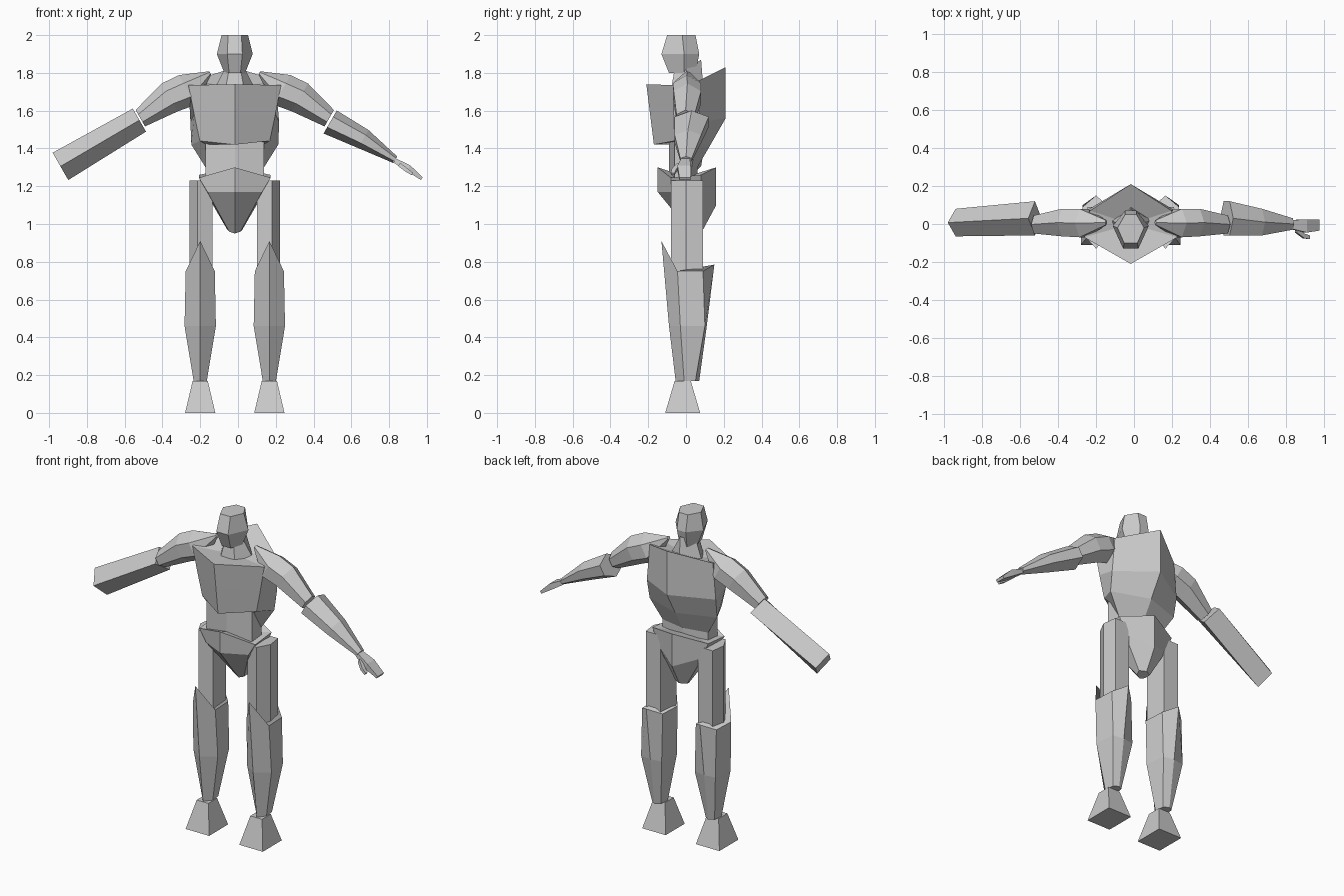
import bpy
import bmesh
from mathutils import Vector

cube = bpy.data.objects.get("Cube")
if cube:
    bpy.data.objects.remove(cube, do_unlink=True)

MID = -0.017  # centre line of the body

grey = bpy.data.materials.new("plain grey")
grey.use_nodes = True
colour = (0.6, 0.6, 0.6, 1)
grey.diffuse_color = colour
grey.node_tree.nodes["Principled BSDF"].inputs["Base Color"].default_value = colour


def loft(name, rings, side=1, offset=0.0, dip=None):
    """Skin equal rings of points; side=-1 mirrors, dip sinks the last cap to a centre point."""
    bm = bmesh.new()
    loops = [[bm.verts.new((MID + side * (x + offset), y, z)) for x, y, z in ring] for ring in rings]
    count = len(loops[0])
    for low, high in zip(loops, loops[1:]):
        for i in range(count):
            j = (i + 1) % count
            bm.faces.new((low[i], low[j], high[j], high[i]))
    bm.faces.new(loops[0][::-1])
    if dip:
        centre = bm.verts.new((MID, 0, dip))
        for i in range(count):
            bm.faces.new((loops[-1][i], loops[-1][(i + 1) % count], centre))
    else:
        bm.faces.new(loops[-1])
    bmesh.ops.recalc_face_normals(bm, faces=bm.faces)
    mesh = bpy.data.meshes.new(name)
    bm.to_mesh(mesh)
    bm.free()
    mesh.materials.append(grey)
    obj = bpy.data.objects.new(name, mesh)
    bpy.context.collection.objects.link(obj)
    return obj


def whole(half):
    """Complete a half ring, given from front to back, by reflecting it in x."""
    return half + [(-x, y, z) for x, y, z in reversed(half) if x > 0.001]


def level(z, *half):
    return whole([(x, y, z) for x, y in half])


HEXAGON = [(0, 1), (-1, 0.45), (-1, -0.45), (0, -1), (1, -0.45), (1, 0.45)]
DIAMOND = [(0, 1), (-1, 0), (0, -1), (1, 0)]
SLAB = [(-1, 1), (-1, -1), (1, -1), (1, 1)]


def limb(name, stations, shape, side=1):
    """Loft a shape along a sloping arm; a station is x, z, half height, front y, back y."""
    up = Vector((0.5, 0, 0.87))
    rings = []
    for x, z, height, front, back in stations:
        middle, width = (front + back) / 2, (back - front) / 2
        rings.append([Vector((x, middle + v * width, z)) + up * height * u for v, u in shape])
    return loft(name, rings, side)


# Head and neck
loft("head", [
    level(1.80, (0.03, -0.09), (0.055, -0.01), (0.025, 0.05)),
    level(1.90, (0.04, -0.13), (0.095, -0.01), (0.03, 0.07)),
    level(2.00, (0.035, -0.10), (0.07, -0.02), (0.03, 0.05)),
])
loft("neck", [
    whole([(0.05, -0.08, 1.71), (0.11, 0.02, 1.71), (0, 0.09, 1.74)]),
    whole([(0.03, -0.06, 1.82), (0.055, 0, 1.82), (0, 0.08, 1.87)]),
])

# Chest with front and back ridges, rising to a high back edge
loft("chest", [
    whole([(0, -0.08, 1.43), (0.15, -0.05, 1.42), (0.155, 0.03, 1.30), (0, 0.06, 1.30)]),
    whole([(0, -0.17, 1.42), (0.185, -0.06, 1.44), (0.23, 0.05, 1.42), (0, 0.13, 1.42)]),
    whole([(0, -0.19, 1.58), (0.215, -0.065, 1.58), (0.235, 0.07, 1.54), (0, 0.21, 1.56)]),
    whole([(0, -0.21, 1.74), (0.245, -0.07, 1.735), (0.215, 0.07, 1.76), (0, 0.21, 1.83)]),
], dip=1.72)

# Waist and pointed pelvis
belly = [(0, -0.09), (0.155, -0.06), (0.155, 0.03), (0, 0.06)]
loft("waist", [level(z, *belly) for z in (1.2, 1.45)])
loft("pelvis", [
    whole([(0, 0.03, 0.95), (0.03, 0.04, 0.96), (0.04, 0.07, 0.97), (0, 0.09, 0.97)]),
    whole([(0, -0.15, 1.17), (0.145, -0.08, 1.17), (0.15, 0.08, 1.16), (0, 0.16, 1.10)]),
    whole([(0, -0.15, 1.30), (0.19, -0.08, 1.245), (0.19, 0.08, 1.26), (0, 0.16, 1.30)]),
], dip=1.25)

for side, label in ((1, "left"), (-1, "right")):
    # Legs
    thigh = [(-0.06, -0.05), (0.02, -0.08), (0.062, 0), (0.05, 0.09), (-0.05, 0.09)]
    loft(label + "_thigh", [[(x, y, z) for x, y in thigh] for z in (0.6, 1.23)], side, 0.178)
    loft(label + "_shin", [
        level(0.17, (0, -0.055), (0.035, -0.01), (0.03, 0.05), (0, 0.07)),
        level(0.46, (0, -0.09), (0.083, -0.03), (0.07, 0.1), (0, 0.11)),
        whole([(0, -0.13, 0.91), (0.077, -0.045, 0.75), (0.07, 0.09, 0.75), (0, 0.15, 0.785)]),
    ], side, 0.183)
    loft(label + "_foot", [
        level(0, (0.08, -0.11), (0.08, 0.075)),
        level(0.17, (0.04, -0.06), (0.04, 0.025)),
    ], side, 0.183)

    # Upper arms
    limb(label + "_upper_arm", [
        (0.13, 1.80, 0.01, -0.005, 0.02),
        (0.25, 1.71, 0.09, -0.07, 0.08),
        (0.345, 1.67, 0.085, -0.065, 0.08),
        (0.50, 1.56, 0.05, -0.05, 0.045),
    ], HEXAGON, side)

# Left forearm, hand and thumb
limb("left_forearm", [
    (0.505, 1.54, 0.07, -0.06, 0.12),
    (0.68, 1.45, 0.055, -0.06, 0.08),
    (0.85, 1.34, 0.02, -0.03, 0.03),
], HEXAGON)
limb("left_hand", [
    (0.84, 1.34, 0.012, -0.025, 0.02),
    (0.92, 1.295, 0.018, -0.045, 0.025),
    (0.99, 1.24, 0.008, -0.035, 0.025),
], SLAB)
limb("left_thumb", [
    (0.87, 1.315, 0.01, -0.045, -0.02),
    (0.91, 1.285, 0.01, -0.075, -0.05),
    (0.94, 1.265, 0.007, -0.08, -0.06),
], SLAB)

# Right forearm is a heavy blunt block
limb("right_forearm_block", [
    (0.505, 1.55, 0.07, -0.06, 0.12),
    (0.923, 1.305, 0.083, -0.065, 0.08),
], DIAMOND, -1)
